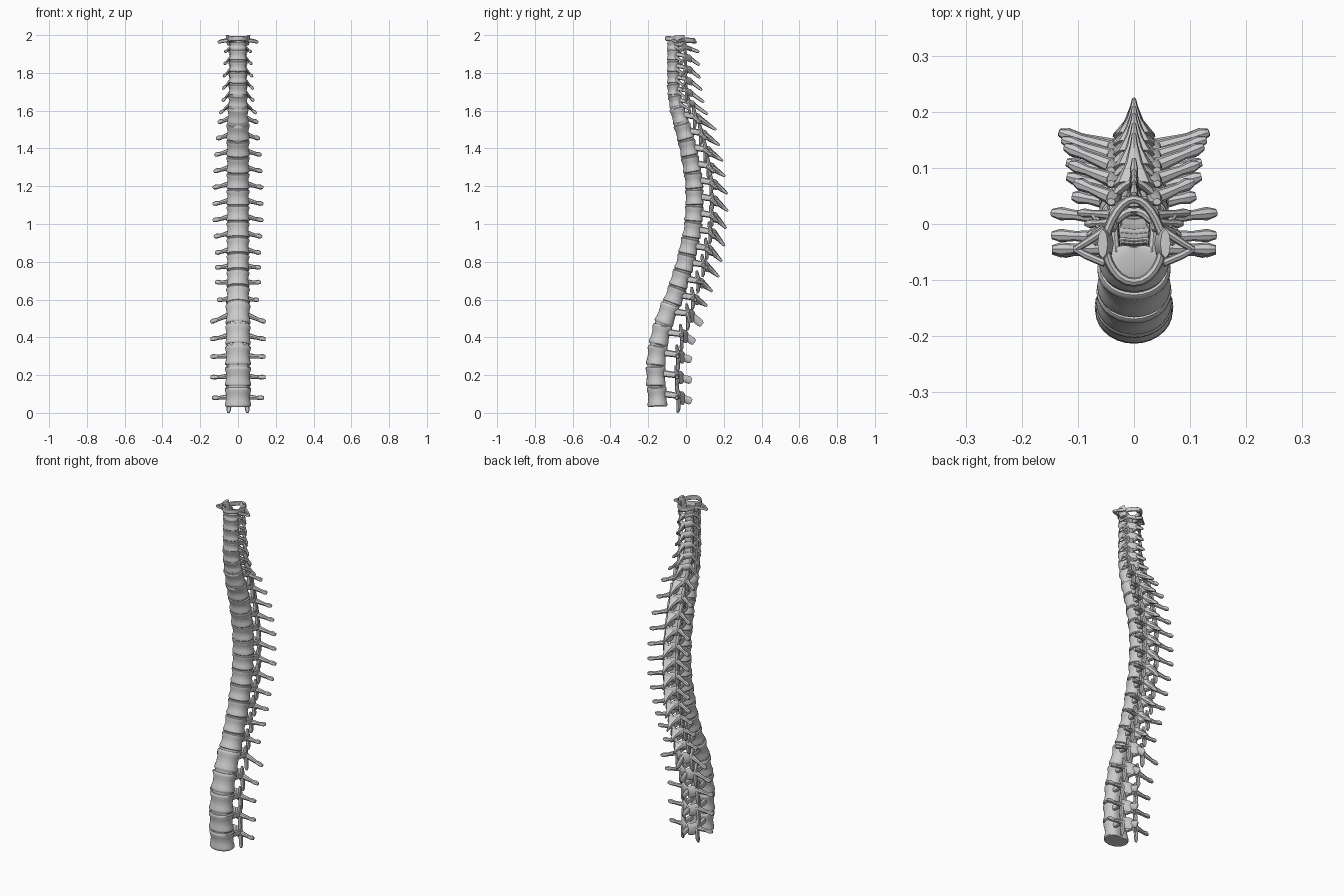
import bpy, bmesh
from math import sin, cos, pi, exp, atan
from mathutils import Vector, Matrix

cube = bpy.data.objects.get("Cube")
if cube:
    bpy.data.objects.remove(cube)

bone = bpy.data.materials.new("bone_grey")
bone.use_nodes = True
bone.diffuse_color = (0.6, 0.6, 0.6, 1)
bone.node_tree.nodes["Principled BSDF"].inputs["Base Color"].default_value = (0.6, 0.6, 0.6, 1)


def lerp(keys, t):
    """Straight-line interpolation through (position, value) keys."""
    if t <= keys[0][0]:
        return keys[0][1]
    for (a, u), (b, v) in zip(keys, keys[1:]):
        if t <= b:
            return u + (v - u) * (t - a) / (b - a)
    return keys[-1][1]


# Column shape by height
FRONT = [(.08, -.205), (.19, -.213), (.3, -.208), (.41, -.188), (.52, -.153), (.62, -.11),
         (.79, -.055), (.97, -.015), (1.1, -.003), (1.24, -.008), (1.41, -.038),
         (1.58, -.08), (1.7, -.1), (1.95, -.1)]
DEPTH = [(.3, .115), (.6, .112), (1.35, .105), (1.5, .1), (1.68, .076), (1.95, .068)]
WIDTH = [(.1, .07), (.5, .066), (.7, .06), (1.5, .062), (1.6, .055), (1.7, .049), (1.95, .045)]

# Arch shape by vertebra number, counted from the bottom
BASE = [(0, .03), (5, .575), (17, 1.62), (22, 1.925), (23, 1.965)]
WING_X = [(0, .137), (1, .146), (4, .146), (5, .11), (6, .12), (8, .12), (10, .133),
          (12, .132), (14, .123), (16, .105), (17, .098), (18, .085), (22, .07)]
WING_Y = [(0, -.05), (2, -.045), (3, -.02), (4, .02), (5, .05), (6, .085), (8, .135),
          (10, .163), (12, .163), (14, .138), (16, .075), (17, .02), (19, -.02), (22, -.035)]
WING_Z = [(0, .05), (2, .05), (4, .015), (6, .03), (8, .01), (16, .005), (17, -.036), (22, -.015)]
SPINE_Y = [(0, .03), (2, .03), (3, .045), (4, .085), (6, .14), (7, .175), (9, .205), (11, .222),
           (12, .22), (14, .195), (16, .16), (17, .115), (18, .095), (20, .075), (22, .07)]
SPINE_Z = [(0, .03), (2, .03), (4, 0), (7, -.03), (9, -.04), (11, -.03), (13, -.02),
           (17, -.04), (20, -.03), (22, -.015)]


def bridge(bm, rings, closed=False):
    """Skin a list of vertex rings, with end caps unless closed."""
    n = len(rings[0])
    pairs = list(zip(rings, rings[1:])) + ([(rings[-1], rings[0])] if closed else [])
    for a, b in pairs:
        for k in range(n):
            bm.faces.new((a[k], a[(k + 1) % n], b[(k + 1) % n], b[k]))
    if not closed:
        bm.faces.new(rings[0][::-1])
        bm.faces.new(rings[-1])


def tube(bm, path, n=8, closed=False):
    """Oval tube through (point, half width, half height) stations."""
    pts = [Vector(p[0]) for p in path]
    span = pts[-1] - pts[0]
    upright = not closed and abs(span.z) > .8 * span.length
    rings = []
    for k, (_, w, h) in enumerate(path):
        if closed:
            d = pts[(k + 1) % len(pts)] - pts[k - 1]
        else:
            d = pts[min(k + 1, len(pts) - 1)] - pts[max(k - 1, 0)]
        d.normalize()
        side = Vector((1, 0, 0)) if upright else d.cross(Vector((0, 0, 1))).normalized()
        up = side.cross(d).normalized()
        rings.append([bm.verts.new(pts[k] + side * w * cos(2 * pi * j / n) + up * h * sin(2 * pi * j / n))
                      for j in range(n)])
    bridge(bm, rings, closed)


def body(bm, center, w, d, h, tilt, profile, n=28):
    """Waisted drum with a flattened, notched back."""
    turn = Matrix.Rotation(tilt, 3, 'X')
    rings = []
    for f, s in profile:
        ring = []
        for k in range(n):
            a = 2 * pi * k / n
            x, y = w * cos(a), d / 2 * sin(a)
            if y > 0:
                y -= .12 * d * exp(-6 * (x / w) ** 2)
            ring.append(bm.verts.new(center + turn @ Vector((x * s, y * s, (f - .5) * h))))
        rings.append(ring)
    bridge(bm, rings)


def finish(bm, name):
    bmesh.ops.recalc_face_normals(bm, faces=bm.faces)
    mesh = bpy.data.meshes.new(name)
    bm.to_mesh(mesh)
    bm.free()
    mesh.materials.append(bone)
    ob = bpy.data.objects.new(name, mesh)
    bpy.context.collection.objects.link(ob)
    bpy.ops.object.select_all(action='DESELECT')
    ob.select_set(True)
    bpy.context.view_layer.objects.active = ob
    bpy.ops.object.shade_smooth_by_angle(angle=.7)


def arch(bm, i, z, h, back):
    """Pedicles, joints, side wings, laminae and rear spine."""
    lumbar, neck = i < 5, i > 16
    px = .043 if lumbar else .036
    py = back + (.05 if lumbar else .028 if neck else .035)
    pz = z + h * (.55 if lumbar else .42)
    wx, wy, wz = lerp(WING_X, i), lerp(WING_Y, i), z + lerp(WING_Z, i)
    sy, sz = lerp(SPINE_Y, i), z + lerp(SPINE_Z, i)
    r = .008 if neck else .012
    for s in (1, -1):
        # pedicle
        tube(bm, [((s * px * .9, back - .02, pz + .01), r, r * 1.5),
                  ((s * px, py, pz), r, r * 1.3)])
        # upper and lower joint pillar
        tube(bm, [((s * (px + .007), py - .004, z - .03), r * .5, r * .4),
                  ((s * (px + .006), py, z - .015), r, r * .8),
                  ((s * px, py + .003, pz), r * 1.1, r),
                  ((s * (px + .003), py - .005, z + h * .85), r, r * .8),
                  ((s * (px + .005), py - .006, z + h + .004), r * .6, r * .5)])
        # side wing with a knobbed tip
        root = Vector((s * px, py, pz - .005))
        tip = Vector((s * wx, wy, wz))
        mid = root.lerp(tip, .6) + Vector((0, 0, -.002))
        k = .7 if neck else 1
        tube(bm, [(root, r * 1.2, r * 1.3), (mid, .009 * k, .010 * k),
                  (root.lerp(tip, .85), .012 * k, .013 * k), (tip, .007 * k, .008 * k)])
        if neck:
            # front root of the neck wing
            tube(bm, [((s * .035, back - .03, pz), .007, .009), (mid, .006, .007)])
        # lamina
        tube(bm, [((s * (px + .006), py, pz - .006), .007, h * .3),
                  ((s * .02, py + .02, pz - .012), .008, h * .32),
                  ((0, py + .03, pz - .018), .008, h * .28)])
    # rear spine, broad at the root and narrow at the tip
    root = Vector((0, py + .022, pz - .012))
    tip = Vector((0, sy, sz))
    broad = .018 if lumbar or neck else .038
    tall = .02 if lumbar else .009
    tube(bm, [(root, broad, r * 1.5),
              (root.lerp(tip, .4), broad * .45, max(tall, r * 1.2)),
              (root.lerp(tip, .8), .007, tall), (tip, .004, tall * .6)])


DRUM = [(0, .93), (.05, 1), (.14, 1), (.3, .93), (.5, .9), (.7, .93), (.86, 1), (.95, 1), (1, .93)]
GROUPS = [("lumbar", 0, 5), ("thoracic", 5, 12), ("cervical", 17, 7)]

for group, first, count in GROUPS:
    for i in range(first, min(first + count, 23)):
        z = lerp(BASE, i)
        h = lerp(BASE, i + 1) - z
        zc = z + h / 2
        w, d = lerp(WIDTH, zc), lerp(DEPTH, zc)

        def middle(t):
            return lerp(FRONT, t) + lerp(DEPTH, t) / 2
        slope = (middle(zc + .06) - middle(zc - .06)) / .12
        tilt = -atan(slope)
        stretch = h / cos(tilt)
        bm = bmesh.new()
        body(bm, Vector((0, middle(zc), zc)), w, d, stretch - .007, tilt, DRUM)
        arch(bm, i, z, h, lerp(FRONT, zc) + d)
        finish(bm, f"{group}_vertebra_{first + count - i}")
        # disc above
        if i < 22:
            bm = bmesh.new()
            top = z + h
            body(bm, Vector((0, middle(top), top)), w, d, .02, tilt, [(0, .9), (1, .9)])
            finish(bm, f"{group}_disc_{first + count - i}")

# Top ring vertebra: an oval loop pointed at the back
bm = bmesh.new()
loop = []
for k in range(24):
    a = 2 * pi * k / 24
    y = -.03 + .074 * sin(a)
    x = .052 * cos(a) * (1 - .25 * max(0, sin(a)))
    loop.append(((x, y, 1.976 - .006 * sin(a)), .008, .014))
tube(bm, loop, closed=True)
for s in (1, -1):
    # side mass with raised cup
    tube(bm, [((s * .046, -.035, 1.945), .01, .022), ((s * .05, -.035, 1.97), .014, .03),
              ((s * .056, -.035, 2), .009, .026)])
    # open side wing made of two struts
    tip = (s * .105, -.045, 1.962)
    tube(bm, [((s * .05, -.01, 1.975), .008, .01), ((s * .085, -.033, 1.97), .007, .009), (tip, .006, .008)])
    tube(bm, [((s * .052, -.07, 1.972), .007, .009), ((s * .085, -.056, 1.967), .007, .009), (tip, .006, .008)])
# rear knob
tube(bm, [((0, .03, 1.968), .012, .01), ((0, .056, 1.962), .004, .006)])
finish(bm, "top_ring_vertebra")
